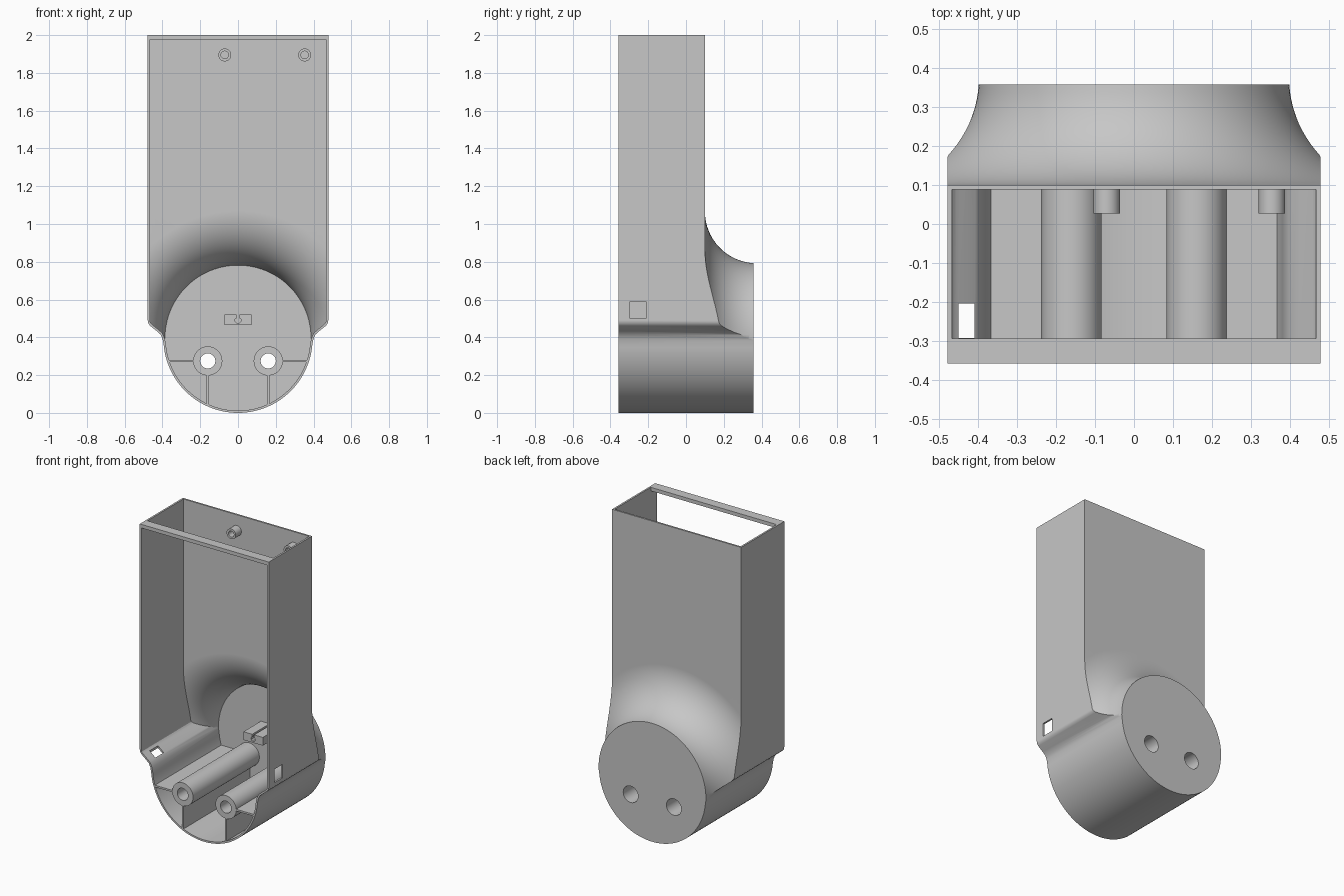
import bpy, bmesh, math
from mathutils import Vector

if "Cube" in bpy.data.objects:
    bpy.data.objects.remove(bpy.data.objects["Cube"], do_unlink=True)

GREY = (0.57, 0.57, 0.57, 1)
mat = bpy.data.materials.new("plain grey")
mat.use_nodes = True
mat.diffuse_color = GREY
mat.node_tree.nodes["Principled BSDF"].inputs["Base Color"].default_value = GREY

FRONT, BACK = -0.357, 0.357
AXIS_Z = RADIUS = 0.395
WALL = 0.012


def finish(name, bm):
    bmesh.ops.recalc_face_normals(bm, faces=bm.faces)
    mesh = bpy.data.meshes.new(name)
    bm.to_mesh(mesh)
    bm.free()
    mesh.materials.append(mat)
    ob = bpy.data.objects.new(name, mesh)
    bpy.context.collection.objects.link(ob)
    return ob


def prism(name, half, y0, y1):
    """Mirror a half outline in x and extrude it along y."""
    pts = half + [(-x, z) for x, z in reversed(half)]
    bm = bmesh.new()
    face = bm.faces.new([bm.verts.new((x, y0, z)) for x, z in pts])
    new = bmesh.ops.extrude_face_region(bm, geom=[face])["geom"]
    verts = [g for g in new if isinstance(g, bmesh.types.BMVert)]
    bmesh.ops.translate(bm, verts=verts, vec=(0, y1 - y0, 0))
    return finish(name, bm)


def lathe(name, profile, cx, cz, n=48, closed=False):
    """Revolve (radius, y) points about an axis along y."""
    bm = bmesh.new()
    rings = []
    for r, y in profile:
        rings.append([bm.verts.new((cx + r * math.sin(2 * math.pi * i / n), y,
                                    cz + r * math.cos(2 * math.pi * i / n))) for i in range(n)])
    pairs = list(zip(rings, rings[1:]))
    if closed:
        pairs.append((rings[-1], rings[0]))
    else:
        bm.faces.new(rings[0])
        bm.faces.new(rings[-1])
    for a, b in pairs:
        for i in range(n):
            j = (i + 1) % n
            bm.faces.new((a[i], a[j], b[j], b[i]))
    return finish(name, bm)


def box(name, x, y, z):
    bm = bmesh.new()
    bmesh.ops.create_cube(bm, size=1)
    for v in bm.verts:
        v.co = [(a + b) / 2 + c * (b - a) for (a, b), c in zip((x, y, z), v.co)]
    return finish(name, bm)


def apply_modifier(ob, mod):
    bpy.ops.object.select_all(action="DESELECT")
    bpy.context.view_layer.objects.active = ob
    ob.select_set(True)
    bpy.ops.object.modifier_apply(modifier=mod.name)


def combine(ob, tool, operation):
    mod = ob.modifiers.new("cut", "BOOLEAN")
    mod.operation, mod.solver, mod.object = operation, "EXACT", tool
    apply_modifier(ob, mod)
    bpy.data.objects.remove(tool, do_unlink=True)


def smooth(ob):
    bpy.ops.object.select_all(action="DESELECT")
    bpy.context.view_layer.objects.active = ob
    ob.select_set(True)
    bpy.ops.object.shade_smooth_by_angle(angle=math.radians(28))
    mod = ob.modifiers.new("even_normals", "WEIGHTED_NORMAL")
    mod.keep_sharp = True


# Half outline of the housing: straight side, rounded shoulder, round bottom
outline = [(0.478, 2.0), (0.478, 0.49), (0.475, 0.474), (0.465, 0.461),
           (0.43, 0.433), (0.41, 0.415), (0.399, 0.39)]
STEPS = 40
for k in range(STEPS):
    a = math.radians(-5 - 83 * k / (STEPS - 1))
    outline.append((RADIUS * math.cos(a), AXIS_Z + RADIUS * math.sin(a)))


def inset(points, d):
    out = []
    for i, p in enumerate(points):
        a, b = Vector(points[max(i - 1, 0)]), Vector(points[min(i + 1, len(points) - 1)])
        t = (b - a).normalized()
        out.append((p[0] + t.y * d, p[1] - t.x * d))
    out[0] = (out[0][0], 2.3)
    return out


def flare(name, end, thick):
    """Solid that limits the back: flat wall, then a concave flare to a disc."""
    cy, cr, r = 0.375, 0.672, 0.275 + thick
    stop = math.acos((cy - end) / r)
    prof = [(3, -1), (3, cy - r)]
    for k in range(21):
        a = stop * k / 20
        prof.append((cr - r * math.sin(a), cy - r * math.cos(a)))
    return lathe(name, prof, 0, AXIS_Z, 128)


# Hollow housing, open at the front and the top
housing = prism("housing", outline, FRONT, BACK + 0.1)
combine(housing, flare("outer_limit", BACK, 0), "INTERSECT")
cavity = prism("cavity", inset(outline, WALL), FRONT - 0.1, BACK + 0.1)
combine(cavity, flare("inner_limit", BACK - WALL, WALL), "INTERSECT")
combine(housing, cavity, "DIFFERENCE")

# Cable openings: one in the left wall, one in the right shoulder
combine(housing, box("left_opening", (0.44, 0.52), (-0.297, -0.213), (0.5, 0.59)), "DIFFERENCE")
combine(housing, box("right_opening", (-0.45, -0.408), (-0.292, -0.204), (0.36, 0.48)), "DIFFERENCE")

# Screw tubes with their ribs, and the holes through the back disc
TUBE_X, TUBE_Z, TUBE_R, BORE = 0.16, 0.275, 0.077, 0.055
for side, s in (("left", 1), ("right", -1)):
    combine(housing, lathe("hole", [(BORE, 0.3), (BORE, 0.5)], s * TUBE_X, TUBE_Z), "DIFFERENCE")
    tube = lathe(side + "_screw_tube",
                 [(TUBE_R, FRONT), (TUBE_R, 0.35), (BORE, 0.35), (BORE, -0.25),
                  (0.04, -0.25), (0.04, FRONT)], s * TUBE_X, TUBE_Z, closed=True)
    smooth(tube)
    xs = sorted((s * 0.23, s * 0.37))
    box(side + "_side_rib", xs, (FRONT, 0.35), (TUBE_Z - 0.006, TUBE_Z + 0.006))
    x = s * TUBE_X
    box(side + "_lower_rib", (x - 0.006, x + 0.006), (FRONT, 0.35), (0.04, 0.203))
smooth(housing)

# Slotted cable clip on the inside of the disc
prism("cable_clip", [(0.007, 0.475), (0.015, 0.483), (0.015, 0.496), (0.007, 0.503),
                     (0.007, 0.52), (0.072, 0.52), (0.072, 0.465)], 0.16, 0.35)

# Bar across the top of the open front
box("top_bar", (-0.47, 0.47), (FRONT, -0.293), (1.976, 2.0))

# Hollow pins on the back wall
for name, x in (("middle_pin", -0.07), ("left_pin", 0.353)):
    pin = lathe(name, [(0.034, 0.027), (0.034, 0.095), (0.02, 0.095), (0.02, 0.027)],
                x, 1.895, 32, closed=True)
    smooth(pin)
